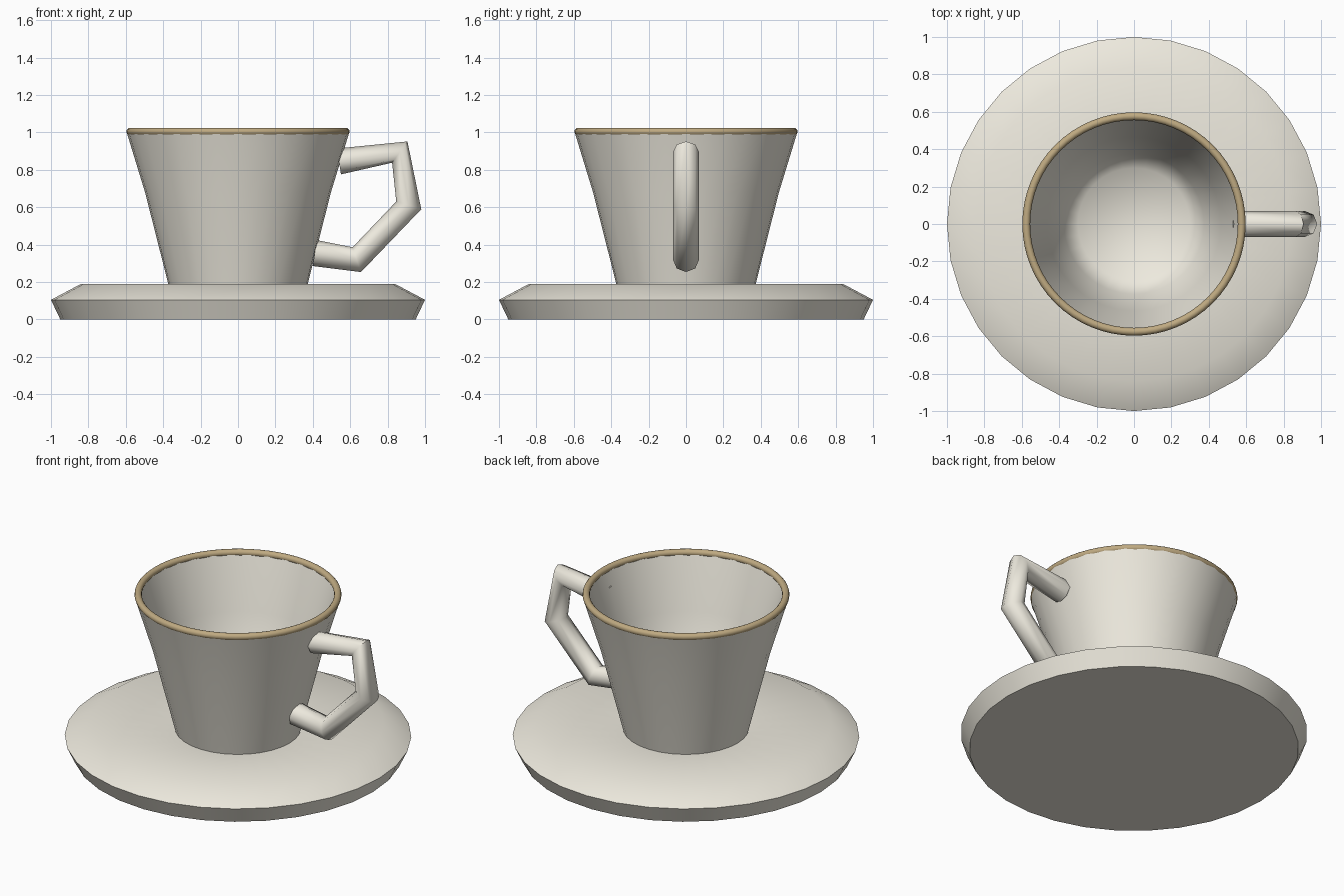
import bpy, bmesh
from math import sin, cos, pi, radians
from mathutils import Vector

if "Cube" in bpy.data.objects:
    bpy.data.objects.remove(bpy.data.objects["Cube"])


def material(name, color):
    m = bpy.data.materials.new(name)
    m.diffuse_color = (*color, 1)
    m.use_nodes = True
    m.node_tree.nodes["Principled BSDF"].inputs["Base Color"].default_value = m.diffuse_color
    return m


china = material("cream_china", (0.85, 0.82, 0.73))
gold = material("gilt_trim", (0.52, 0.40, 0.22))


def finish(name, bm, mat, angle=60):
    bmesh.ops.recalc_face_normals(bm, faces=bm.faces)
    me = bpy.data.meshes.new(name)
    bm.to_mesh(me)
    bm.free()
    ob = bpy.data.objects.new(name, me)
    bpy.context.collection.objects.link(ob)
    me.materials.append(mat)
    bpy.ops.object.select_all(action='DESELECT')
    ob.select_set(True)
    bpy.context.view_layer.objects.active = ob
    bpy.ops.object.shade_smooth_by_angle(angle=radians(angle))
    return ob


def bridge(bm, a, b):
    n = len(a)
    for i in range(n):
        bm.faces.new((a[i], a[(i + 1) % n], b[(i + 1) % n], b[i]))


def lathe(name, profile, mat, sides=32, closed=False, angle=60):
    """Turn an (r, z) profile about z; open profiles are capped at both ends."""
    bm = bmesh.new()
    rings = [[bm.verts.new((r * cos(2 * pi * i / sides), r * sin(2 * pi * i / sides), z))
              for i in range(sides)] for r, z in profile]
    for a, b in zip(rings, rings[1:]):
        bridge(bm, a, b)
    if closed:
        bridge(bm, rings[-1], rings[0])
    else:
        bm.faces.new(rings[0])
        bm.faces.new(rings[-1])
    return finish(name, bm, mat, angle)


def tube(name, path, radius, mat, sides=8):
    """Sweep a round section along an (x, z) path."""
    pts = [Vector((x, 0, z)) for x, z in path]
    bm = bmesh.new()
    rings = []
    for i, p in enumerate(pts):
        t = Vector()
        if i > 0:
            t += (p - pts[i - 1]).normalized()
        if i < len(pts) - 1:
            t += (pts[i + 1] - p).normalized()
        side = Vector((0, 1, 0))
        up = t.normalized().cross(side)
        rings.append([bm.verts.new(p + radius * (cos(2 * pi * k / sides) * side
                                                 + sin(2 * pi * k / sides) * up))
                      for k in range(sides)])
    for a, b in zip(rings, rings[1:]):
        bridge(bm, a, b)
    bm.faces.new(rings[0])
    bm.faces.new(rings[-1])
    return finish(name, bm, mat)


# Saucer: flared edge, slightly dished top
lathe("saucer", [(0.95, 0), (1.0, 0.105), (0.84, 0.19), (0.36, 0.155)], china)

# Cup: outer wall, lip, inner wall and floor
lathe("cup", [(0.36, 0.14), (0.497, 0.68), (0.595, 1.0),
              (0.56, 1.0), (0.465, 0.68), (0.375, 0.32), (0.30, 0.23)], china)

# Gilt ring on the lip
lathe("rim_band", [(0.576 + 0.021 * cos(pi * k / 6), 1.004 + 0.021 * sin(pi * k / 6))
                   for k in range(12)], gold, sides=64, closed=True)

# Angular handle
tube("handle", [(0.54, 0.845), (0.865, 0.895), (0.913, 0.61),
                (0.635, 0.32), (0.41, 0.355)], 0.07, china)
